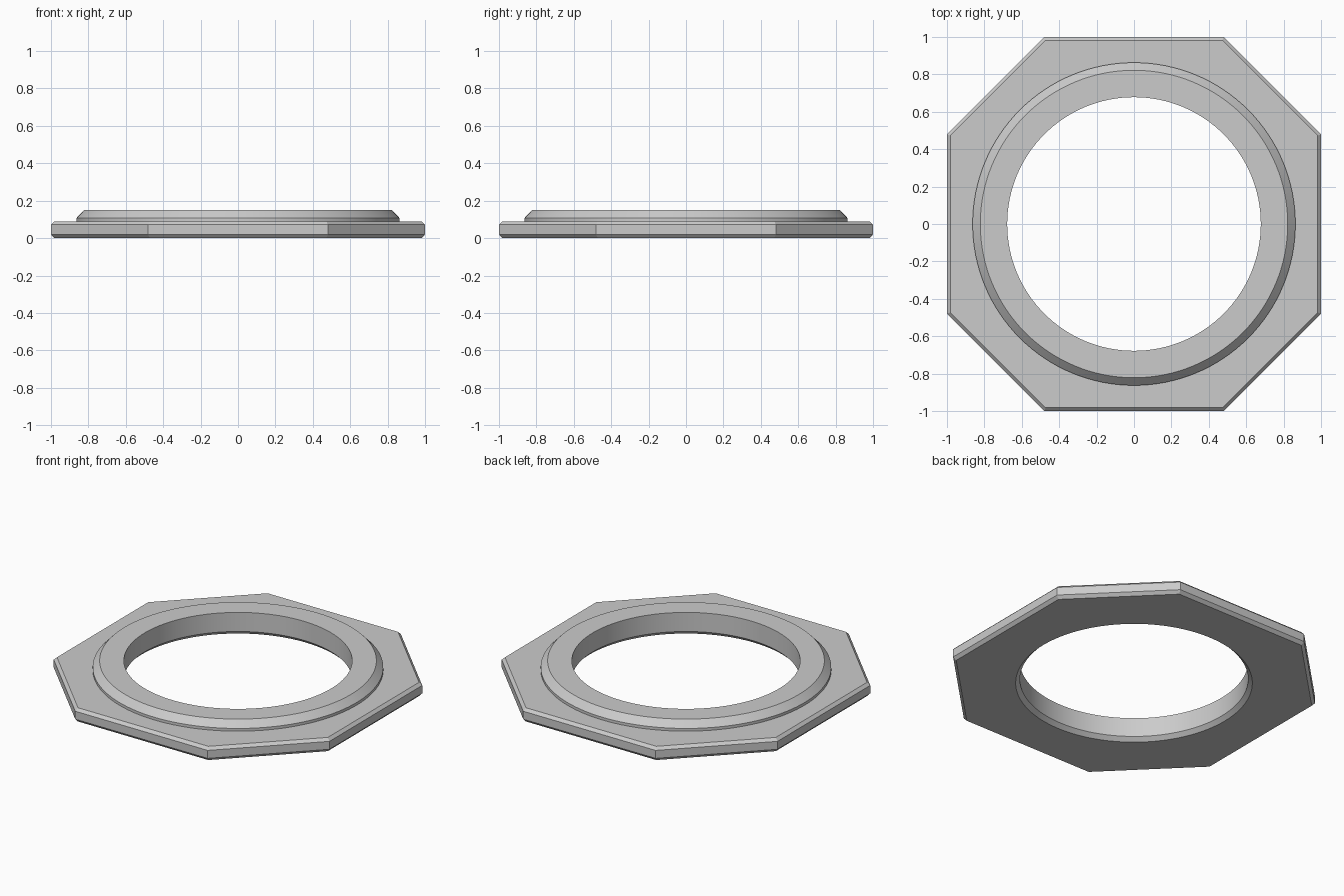
import bpy, bmesh, math

if "Cube" in bpy.data.objects:
    bpy.data.objects.remove(bpy.data.objects["Cube"])

SEG = 128

mat = bpy.data.materials.new("light grey")
mat.diffuse_color = (0.6, 0.6, 0.6, 1.0)
mat.use_nodes = True
mat.node_tree.nodes["Principled BSDF"].inputs["Base Color"].default_value = mat.diffuse_color

bm = bmesh.new()


def octagon(inset, z):
    # straight sides at 1, corner cuts at 1.48 / sqrt(2), both moved in by inset
    a = 1.0 - inset
    b = 1.48 - inset * math.sqrt(2) - a
    pts = [(a, -b), (a, b), (b, a), (-b, a), (-a, b), (-a, -b), (-b, -a), (b, -a)]
    return [bm.verts.new((x, y, z)) for x, y in pts]


def circle(r, z):
    return [bm.verts.new((r * math.cos(t), r * math.sin(t), z))
            for t in (2 * math.pi * i / SEG for i in range(SEG))]


def skin(loops, smooth):
    for lo, hi in zip(loops, loops[1:]):
        n = len(lo)
        for i in range(n):
            j = (i + 1) % n
            f = bm.faces.new((lo[i], lo[j], hi[j], hi[i]))
            f.smooth = smooth


def flat_fill(outer, inner):
    edges = []
    for loop in (outer, inner):
        for i, v in enumerate(loop):
            w = loop[(i + 1) % len(loop)]
            edges.append(bm.edges.get((v, w)) or bm.edges.new((v, w)))
    bmesh.ops.triangle_fill(bm, edges=edges, use_beauty=True)


# Chamfered octagonal plate edge
plate = [octagon(0.018, 0.0), octagon(0.0, 0.02), octagon(0.0, 0.072), octagon(0.018, 0.09)]
skin(plate, False)

# Raised collar, over its top and down through the bore
collar = [circle(r, z) for r, z in ((0.863, 0.09), (0.863, 0.108), (0.822, 0.15),
                                    (0.678, 0.15), (0.678, 0.025), (0.703, 0.0))]
skin(collar, True)

# Flat top and bottom of the plate
flat_fill(plate[-1], collar[0])
flat_fill(plate[0], collar[-1])

bmesh.ops.recalc_face_normals(bm, faces=bm.faces[:])
mesh = bpy.data.meshes.new("octagonal_flange")
bm.to_mesh(mesh)
bm.free()
mesh.materials.append(mat)
obj = bpy.data.objects.new("octagonal_flange", mesh)
bpy.context.collection.objects.link(obj)
bpy.context.view_layer.objects.active = obj
obj.select_set(True)
bpy.ops.object.shade_smooth_by_angle(angle=math.radians(20))
